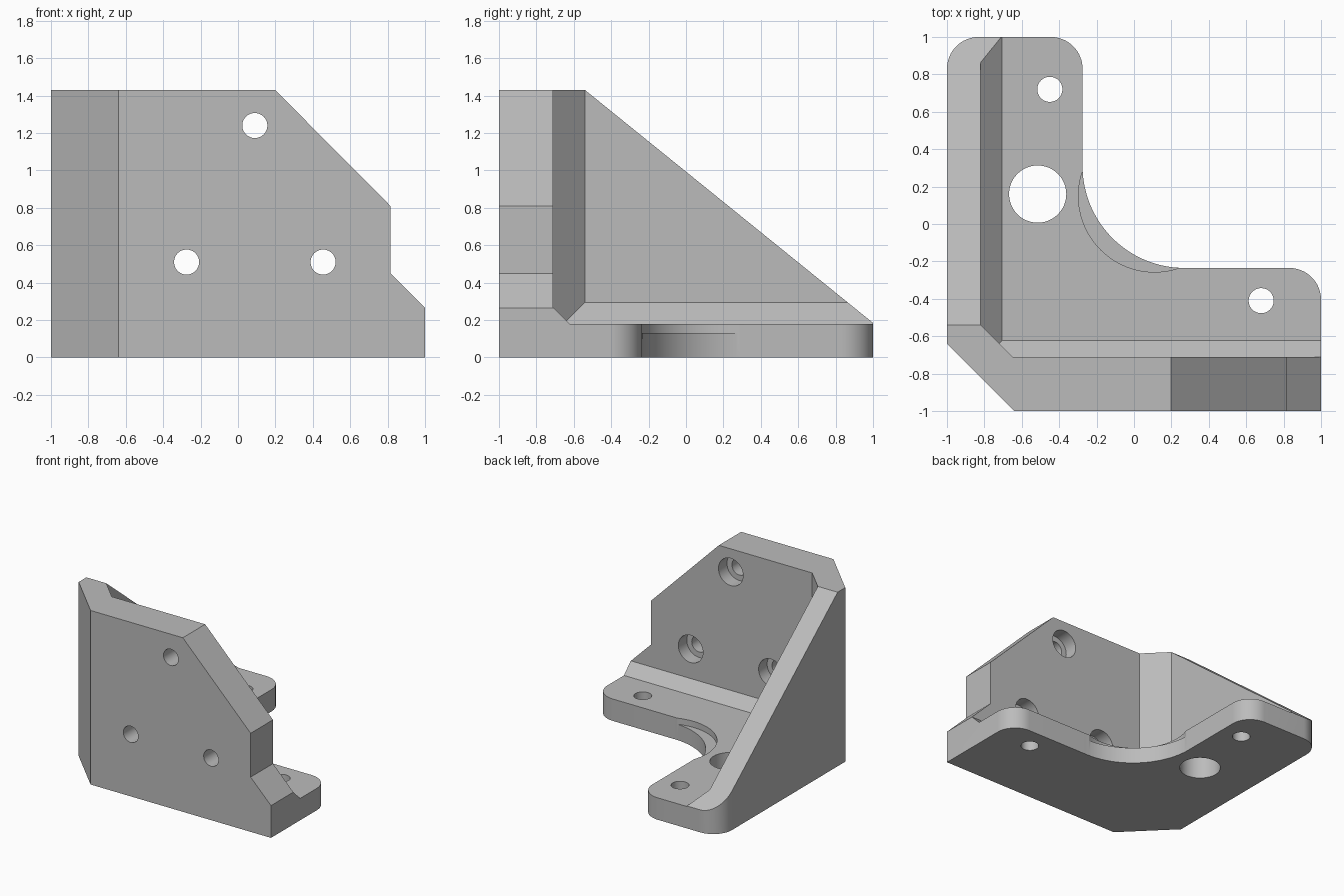
import bpy
import bmesh
import math
from mathutils import Matrix, Vector

default = bpy.data.objects.get("Cube")
if default:
    bpy.data.objects.remove(default, do_unlink=True)

grey = bpy.data.materials.new("plain grey")
grey.use_nodes = True
COLOUR = (0.5, 0.5, 0.5, 1)
grey.diffuse_color = COLOUR
grey.node_tree.nodes["Principled BSDF"].inputs["Base Color"].default_value = COLOUR


def add_object(name, bm):
    bmesh.ops.recalc_face_normals(bm, faces=bm.faces)
    mesh = bpy.data.meshes.new(name)
    bm.to_mesh(mesh)
    bm.free()
    mesh.materials.append(grey)
    obj = bpy.data.objects.new(name, mesh)
    bpy.context.collection.objects.link(obj)
    return obj


def prism(name, points, place, low, high):
    """Extrude a 2D profile; place(u, v, w) turns it into 3D."""
    bm = bmesh.new()
    face = bm.faces.new([bm.verts.new(place(u, v, low)) for u, v in points])
    side = bmesh.ops.extrude_face_region(bm, geom=[face])["geom"]
    shift = Vector(place(0, 0, high)) - Vector(place(0, 0, low))
    bmesh.ops.translate(bm, vec=shift, verts=[v for v in side if isinstance(v, bmesh.types.BMVert)])
    return add_object(name, bm)


def arc(cx, cy, radius, start, end, steps=16):
    angles = [math.radians(start + (end - start) * i / steps) for i in range(steps + 1)]
    return [(cx + radius * math.cos(a), cy + radius * math.sin(a)) for a in angles]


def circle(cx, cy, radius, steps=48):
    return arc(cx, cy, radius, 0, 360, steps)[:-1]


def upright(u, v, w):
    return (u, v, w)


def facing_front(u, v, w):
    return (u, w, v)


def facing_side(u, v, w):
    return (w, u, v)


def cut(target, cutter):
    mod = target.modifiers.new("cut", "BOOLEAN")
    mod.operation = "DIFFERENCE"
    mod.solver = "EXACT"
    mod.object = cutter
    bpy.context.view_layer.objects.active = target
    bpy.ops.object.modifier_apply(modifier=mod.name)
    bpy.data.objects.remove(cutter, do_unlink=True)


# Solid block with the L-shaped footprint
R = 0.17
outline = [(-1, -0.64), (-0.64, -1), (1, -1)]
outline += arc(1 - R, -0.235 - R, R, 0, 90)
outline += arc(0.27, 0.31, 0.545, 270, 180, 40)
outline += arc(-0.275 - R, 1 - R, R, 0, 90)
outline += arc(-1 + R, 1 - R, R, 90, 180)
bracket = prism("corner_bracket", outline, upright, 0, 1.43)

# Open space between the walls, with chamfered inside corners
FLOOR = 0.18
bm = bmesh.new()
bmesh.ops.create_cube(bm, size=4, matrix=Matrix.Translation((0.5, 0.5, 1)))
planes = [
    ((0, 0, FLOOR), (0, 0, 1)),
    ((-0.82, 0, 0), (1, 0, 0)),
    ((0, -0.71, 0), (0, 1, 0)),
    ((-0.82, -0.54, 0), (1, 1, 0)),
    ((-0.82, 0, 0.295), (1, 0, 1)),
    ((0, -0.71, 0.267), (0, 1, 1)),
]
for point, normal in planes:
    geom = bm.verts[:] + bm.edges[:] + bm.faces[:]
    result = bmesh.ops.bisect_plane(bm, geom=geom, plane_co=point, plane_no=normal, clear_inner=True)
    rim = [e for e in result["geom_cut"] if isinstance(e, bmesh.types.BMEdge)]
    bmesh.ops.edgeloop_fill(bm, edges=rim)
cut(bracket, add_object("inner_space", bm))

# Sloping top of the side wall, stepped edge of the front wall
slope = [(-0.8, 1.64), (1.2, 0.023), (1.2, 1.7)]
cut(bracket, prism("side_slope", slope, facing_side, -1.2, 1.2))
step = [(0, 1.63), (0.815, 0.81), (0.815, 0.45), (1.1, 0.165), (1.1, 1.63)]
cut(bracket, prism("front_step", step, facing_front, -1.2, -0.3))

# Shallow round recess in the base
cut(bracket, prism("recess", circle(0.11, 0.15, 0.407, 96), upright, 0.13, 0.6))

# Holes through the base
for x, y, radius in [(-0.45, 0.72, 0.067), (0.68, -0.41, 0.067), (-0.515, 0.16, 0.153)]:
    cut(bracket, prism("base_hole", circle(x, y, radius), upright, -0.2, 0.6))

# Counterbored holes through the front wall
for x, z in [(0.09, 1.24), (-0.275, 0.51), (0.455, 0.51)]:
    cut(bracket, prism("wall_hole", circle(x, z, 0.067), facing_front, -1.2, -0.5))
    cut(bracket, prism("counterbore", circle(x, z, 0.112), facing_front, -0.82, -0.5))

# Smooth round surfaces, crisp edges
bpy.ops.object.select_all(action="DESELECT")
bracket.select_set(True)
bpy.context.view_layer.objects.active = bracket
bpy.ops.object.shade_smooth_by_angle(angle=math.radians(25))
